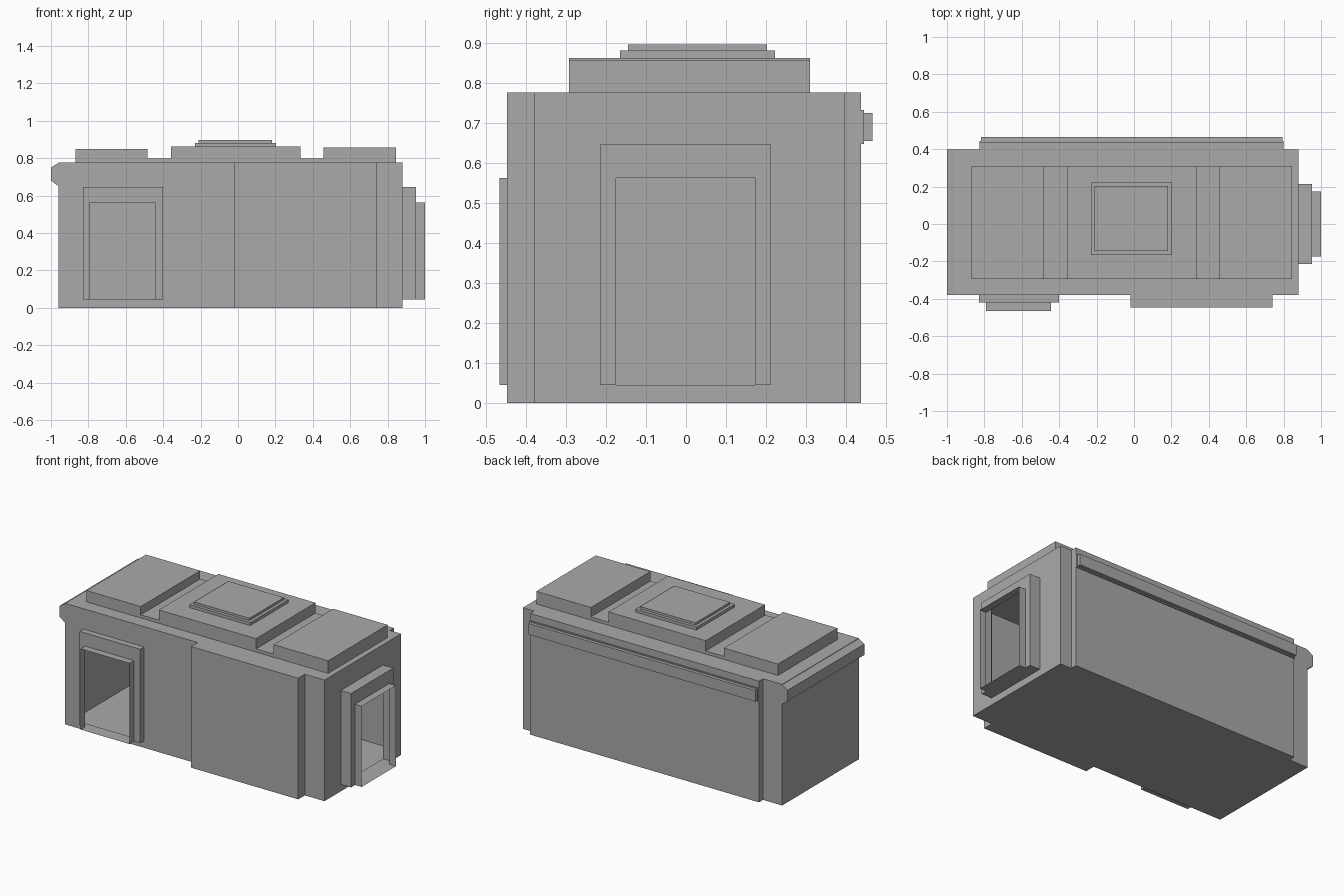
import bpy
import bmesh
from mathutils import Vector

old = bpy.data.objects.get("Cube")
if old:
    bpy.data.objects.remove(old, do_unlink=True)

# Single plain grey finish
GREY = (0.4, 0.4, 0.4, 1.0)
grey = bpy.data.materials.new("plain_grey")
grey.use_nodes = True
grey.diffuse_color = GREY
grey.node_tree.nodes["Principled BSDF"].inputs["Base Color"].default_value = GREY


def finish(name, bm, recalc=True):
    if recalc:
        bmesh.ops.recalc_face_normals(bm, faces=bm.faces)
    mesh = bpy.data.meshes.new(name)
    bm.to_mesh(mesh)
    bm.free()
    mesh.materials.append(grey)
    obj = bpy.data.objects.new(name, mesh)
    bpy.context.scene.collection.objects.link(obj)
    return obj


def prism(points, offset):
    """Extrude a closed outline along an offset."""
    bm = bmesh.new()
    face = bm.faces.new([bm.verts.new(p) for p in points])
    top = bmesh.ops.extrude_face_region(bm, geom=[face], use_keep_orig=True)["geom"]
    verts = [g for g in top if isinstance(g, bmesh.types.BMVert)]
    bmesh.ops.translate(bm, verts=verts, vec=offset)
    bmesh.ops.recalc_face_normals(bm, faces=bm.faces)
    return bm


def box(name, xs, ys, zs):
    outline = [(xs[0], ys[0], zs[0]), (xs[1], ys[0], zs[0]),
               (xs[1], ys[1], zs[0]), (xs[0], ys[1], zs[0])]
    return finish(name, prism(outline, (0, 0, zs[1] - zs[0])))


def cut_opening(bm, normal, axis, span, height):
    """Slice the wall facing normal and remove the doorway rectangle."""
    normal = Vector(normal)

    def wall_faces():
        bm.normal_update()
        walls = [f for f in bm.faces if f.normal.dot(normal) > 0.9]
        middle = sum(span) / 2
        return [f for f in walls
                if min(v.co[axis] for v in f.verts) < middle
                < max(v.co[axis] for v in f.verts)]

    for ax, values in ((axis, span), (2, height)):
        for value in values:
            direction = Vector((0, 0, 0))
            direction[ax] = 1
            faces = [f for f in bm.faces if f.normal.dot(normal) > 0.9
                     and min(v.co[ax] for v in f.verts) < value
                     < max(v.co[ax] for v in f.verts)]
            edges = {e for f in faces for e in f.edges}
            verts = {v for f in faces for v in f.verts}
            bmesh.ops.bisect_plane(bm, geom=faces + list(edges) + list(verts),
                                   plane_co=direction * value, plane_no=direction)
    mid_z = sum(height) / 2
    doorway = [f for f in wall_faces()
               if min(v.co.z for v in f.verts) < mid_z < max(v.co.z for v in f.verts)]
    bmesh.ops.delete(bm, geom=doorway, context='FACES')


def door_frame(name, place, outer, inner, top_outer, top_inner, depths):
    """Stepped open collar: place(side, z, depth) maps it onto a wall."""
    bm = bmesh.new()
    steps = [(outer, top_outer, depths[0]), (outer, top_outer, depths[1]),
             (inner, top_inner, depths[1]), (inner, top_inner, depths[2])]
    loops = []
    for (a, b), top, depth in steps:
        corners = [(a, SILL), (b, SILL), (b, top), (a, top)]
        loops.append([bm.verts.new(place(s, z, depth)) for s, z in corners])
    for low, high in zip(loops, loops[1:]):
        for i in range(4):
            j = (i + 1) % 4
            quad = [low[i], low[j], high[j], high[i]]
            bm.faces.new(quad)
    finish(name, bm, recalc=False)


# Hollow hull: footprint with a front bay and a raised back panel
ROOF, SILL = 0.777, 0.045
footprint = [(-0.96, -0.38), (-0.02, -0.38), (-0.02, -0.447), (0.74, -0.447),
             (0.74, -0.38), (0.88, -0.38), (0.88, 0.397), (0.80, 0.397),
             (0.80, 0.438), (-0.825, 0.438), (-0.825, 0.397), (-0.96, 0.397)]
hull = prism([(x, y, 0) for x, y in footprint], (0, 0, ROOF))
cut_opening(hull, (0, -1, 0), 0, (-0.83, -0.40), (SILL, 0.647))
cut_opening(hull, (1, 0, 0), 1, (-0.215, 0.213), (SILL, 0.647))
finish("hull", hull, recalc=False)

# Open door collars
door_frame("front_door_frame", lambda s, z, d: (s, -d, z),
           (-0.83, -0.40), (-0.79, -0.443), 0.647, 0.563, (0.38, 0.42, 0.466))
door_frame("side_door_frame", lambda s, z, d: (d, s, z),
           (-0.215, 0.213), (-0.175, 0.173), 0.647, 0.563, (0.88, 0.953, 1.0))

# Bevelled ledge at the closed end
ledge = [(-0.955, ROOF), (-1.0, 0.75), (-1.0, 0.68), (-0.96, 0.65)]
finish("end_ledge", prism([(x, -0.38, z) for x, z in ledge], (0, 0.777, 0)))

# Roof: low strip, three raised panels and a stepped hatch
DEPTH = (-0.293, 0.31)
box("roof_strip", (-0.87, 0.845), DEPTH, (ROOF, 0.797))
box("roof_panel_right", (-0.87, -0.485), DEPTH, (ROOF, 0.85))
box("roof_panel_middle", (-0.357, 0.333), DEPTH, (ROOF, 0.863))
box("roof_panel_left", (0.458, 0.845), DEPTH, (ROOF, 0.858))
box("hatch_base", (-0.23, 0.203), (-0.165, 0.223), (0.863, 0.882))
box("hatch_lid", (-0.21, 0.183), (-0.145, 0.203), (0.882, 0.897))

# Stepped rail along the back
box("back_rail_base", (-0.825, 0.80), (0.438, 0.445), (0.648, 0.733))
box("back_rail", (-0.818, 0.793), (0.445, 0.466), (0.655, 0.726))
